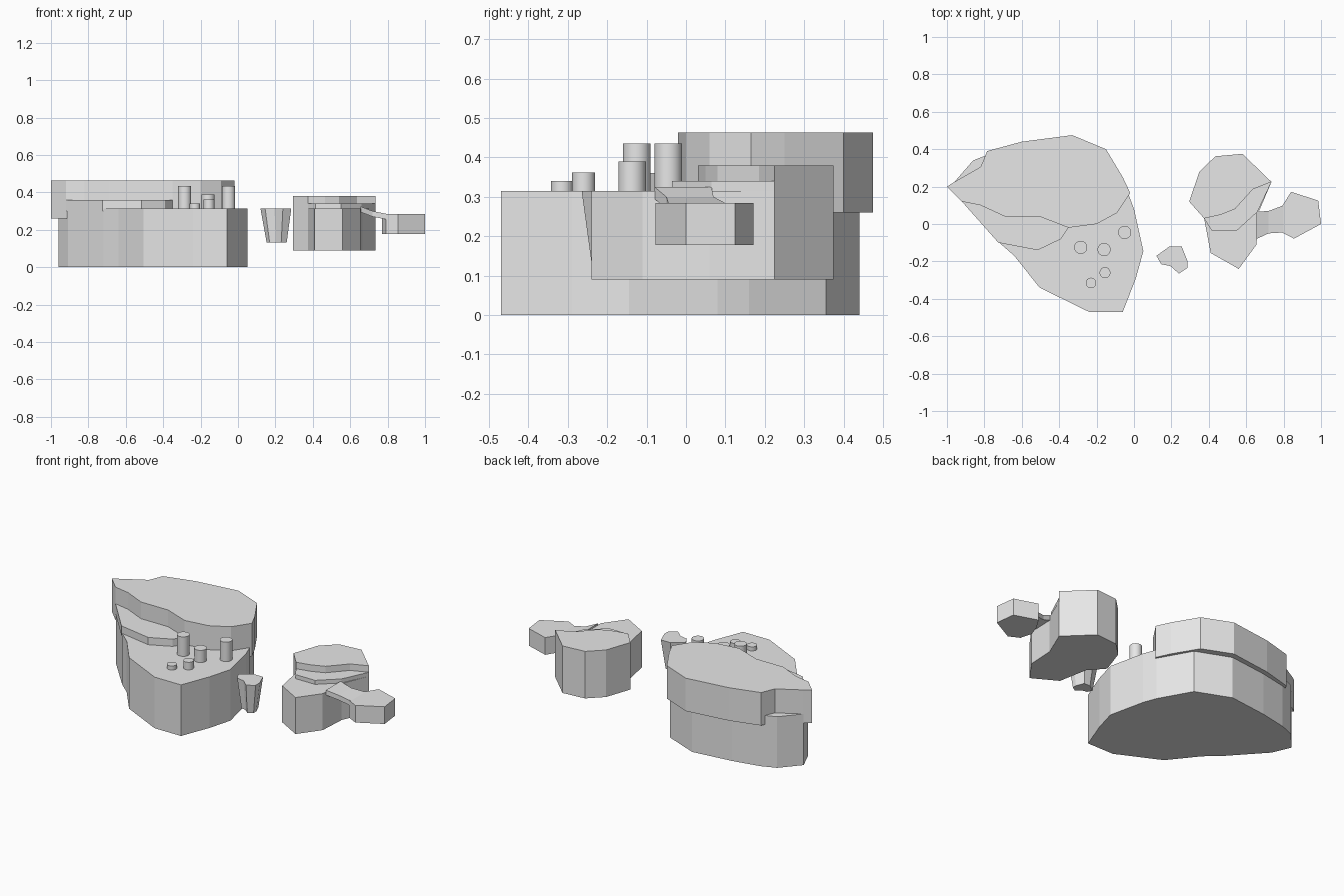
import bpy
import bmesh

cube = bpy.data.objects.get("Cube")
if cube:
    bpy.data.objects.remove(cube, do_unlink=True)

stone = bpy.data.materials.new("stone_grey")
stone.use_nodes = True
stone.diffuse_color = (0.8, 0.8, 0.8, 1)
stone.node_tree.nodes["Principled BSDF"].inputs["Base Color"].default_value = (0.8, 0.8, 0.8, 1)


def finish(name, bm):
    bmesh.ops.recalc_face_normals(bm, faces=bm.faces[:])
    mesh = bpy.data.meshes.new(name)
    bm.to_mesh(mesh)
    bm.free()
    mesh.materials.append(stone)
    obj = bpy.data.objects.new(name, mesh)
    bpy.context.collection.objects.link(obj)
    return obj


def slab(name, outline, bottom, top, taper=1.0):
    """Extrude a plan outline upward; taper shrinks the bottom."""
    bm = bmesh.new()
    cx = sum(p[0] for p in outline) / len(outline)
    cy = sum(p[1] for p in outline) / len(outline)
    low = [bm.verts.new((cx + (x - cx) * taper, cy + (y - cy) * taper, bottom)) for x, y in outline]
    high = [bm.verts.new((x, y, top)) for x, y in outline]
    bm.faces.new(low)
    bm.faces.new(high)
    n = len(outline)
    for i in range(n):
        j = (i + 1) % n
        bm.faces.new((low[i], low[j], high[j], high[i]))
    return finish(name, bm)


# Large island: base, raised ledge and overhanging plateau
slab("island_base", [
    (-0.96, 0.225), (-0.91, 0.11), (-0.72, -0.1), (-0.64, -0.17), (-0.505, -0.34),
    (-0.24, -0.47), (-0.06, -0.47), (0.01, -0.29), (0.05, -0.145), (0, 0.08),
    (-0.03, 0.16), (-0.14, 0.355), (-0.35, 0.44), (-0.6, 0.41), (-0.77, 0.375),
    (-0.86, 0.34)], 0, 0.315)
slab("island_ledge", [
    (-0.92, 0.12), (-0.725, -0.1), (-0.515, -0.14), (-0.39, -0.08), (-0.35, -0.02),
    (-0.4, 0.15), (-0.8, 0.2)], 0.3, 0.36)
slab("island_plateau", [
    (-1, 0.2), (-0.92, 0.12), (-0.82, 0.1), (-0.69, 0.04), (-0.505, 0.04),
    (-0.35, -0.02), (-0.2, 0), (-0.09, 0.06), (-0.02, 0.165), (-0.06, 0.25),
    (-0.15, 0.4), (-0.33, 0.475), (-0.6, 0.44), (-0.785, 0.39), (-0.82, 0.305),
    (-0.96, 0.225)], 0.26, 0.463)

# Round pillars standing on the large island
pillars = [(-0.285, -0.125, 0.035, 0.435), (-0.16, -0.137, 0.035, 0.39),
           (-0.05, -0.045, 0.035, 0.435), (-0.155, -0.26, 0.029, 0.362),
           (-0.23, -0.315, 0.028, 0.34)]
for i, (x, y, radius, top) in enumerate(pillars):
    bpy.ops.mesh.primitive_cylinder_add(vertices=32, radius=radius, depth=top - 0.3,
                                        location=(x, y, (top + 0.3) / 2))
    pillar = bpy.context.object
    pillar.name = f"pillar_{i + 1}"
    pillar.data.materials.append(stone)
    bpy.ops.object.shade_smooth_by_angle()

# Small tapered rock between the islands
slab("floating_rock", [
    (0.12, -0.17), (0.19, -0.12), (0.255, -0.12), (0.285, -0.195), (0.285, -0.235),
    (0.24, -0.265), (0.195, -0.225), (0.145, -0.215)], 0.132, 0.315, 0.65)

# Second island: front base, thin step and tall back block
slab("second_island_base", [
    (0.375, 0.03), (0.41, -0.155), (0.56, -0.24), (0.655, -0.11), (0.665, 0.06),
    (0.735, 0.225), (0.5, 0.25)], 0.09, 0.315)
slab("second_island_step", [
    (0.375, 0.03), (0.415, -0.035), (0.55, -0.035), (0.66, 0.065), (0.735, 0.225),
    (0.5, 0.2)], 0.3, 0.34)
slab("second_island_block", [
    (0.295, 0.12), (0.375, 0.03), (0.465, 0.05), (0.54, 0.08), (0.635, 0.185),
    (0.735, 0.225), (0.58, 0.375), (0.435, 0.362), (0.35, 0.28)], 0.09, 0.38)

# Outer islet
slab("outer_islet", [
    (0.77, 0.03), (0.795, 0.1), (0.84, 0.172), (0.985, 0.125), (1, 0),
    (0.855, -0.078), (0.79, -0.045)], 0.178, 0.284)

# Sloping bridge, built from cross-sections (x, y front, y back, top)
sections = [(0.655, -0.08, 0.065, 0.325), (0.72, -0.05, 0.07, 0.3), (0.8, -0.045, 0.1, 0.284)]
bm = bmesh.new()
rings = [[bm.verts.new((x, y, z)) for y, z in
          ((y0, top - 0.03), (y1, top - 0.03), (y1, top), (y0, top))]
         for x, y0, y1, top in sections]
bm.faces.new(rings[0])
bm.faces.new(rings[-1])
for a, b in zip(rings, rings[1:]):
    for i in range(4):
        j = (i + 1) % 4
        bm.faces.new((a[i], a[j], b[j], b[i]))
finish("bridge", bm)
